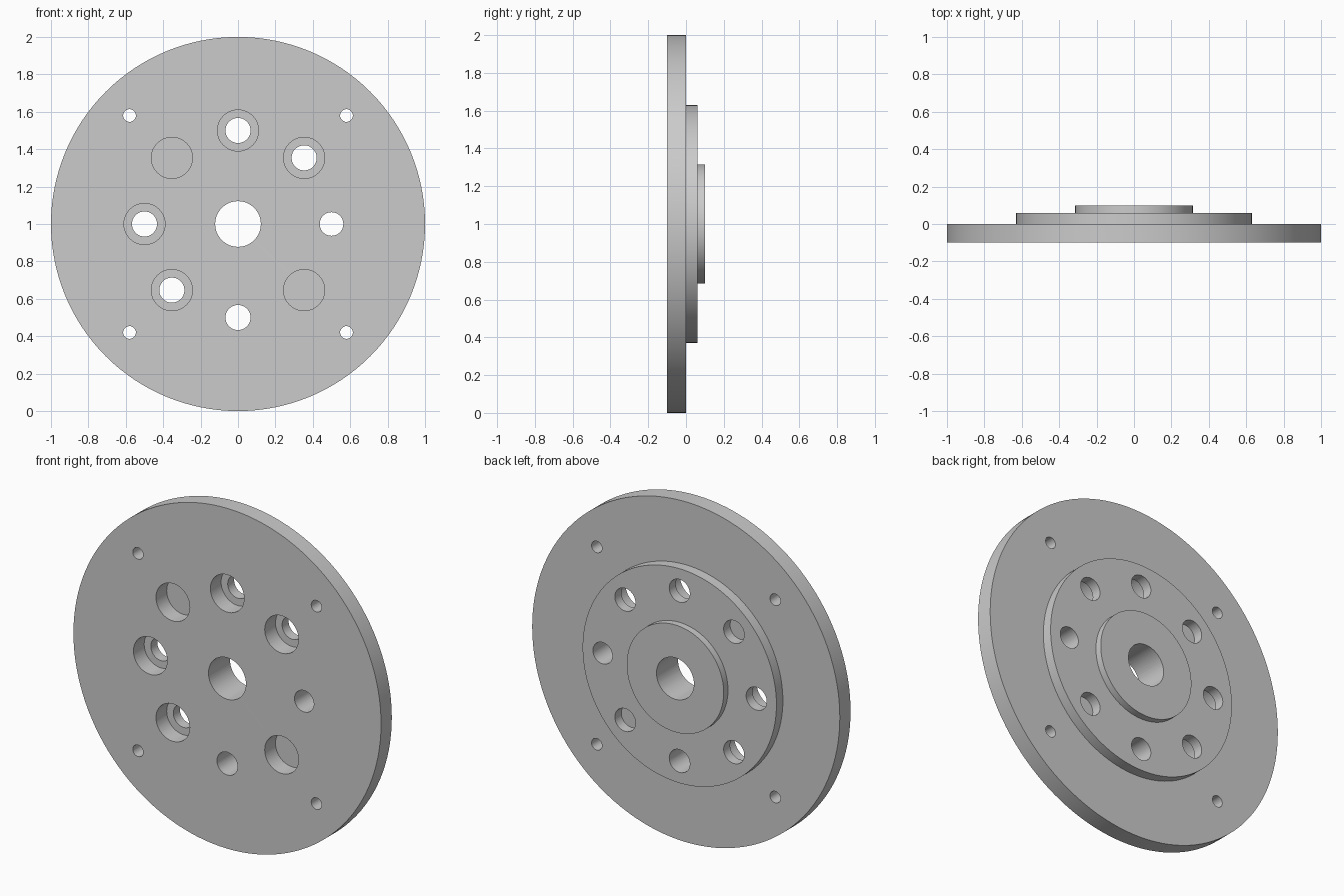
import bpy, bmesh, math
from mathutils import Matrix, Vector

cube = bpy.data.objects.get("Cube")
if cube:
    bpy.data.objects.remove(cube)

CENTRE_Z = 1.0
FRONT, BACK = -0.1, 0.1

# Plain grey metal
metal = bpy.data.materials.new("grey metal")
metal.use_nodes = True
colour = (0.6, 0.6, 0.6, 1)
metal.diffuse_color = colour
metal.node_tree.nodes["Principled BSDF"].inputs["Base Color"].default_value = colour


def new_object(name, bm):
    bmesh.ops.recalc_face_normals(bm, faces=bm.faces)
    mesh = bpy.data.meshes.new(name)
    bm.to_mesh(mesh)
    bm.free()
    obj = bpy.data.objects.new(name, mesh)
    bpy.context.collection.objects.link(obj)
    mesh.materials.append(metal)
    return obj


def add_drill(bm, x, z, radius, y0, y1, sides=48):
    """Cylinder along y, centred on (x, z) measured from the disc centre."""
    place = Matrix.Translation((x, (y0 + y1) / 2, CENTRE_Z + z))
    bmesh.ops.create_cone(bm, cap_ends=True, segments=sides, radius1=radius,
                          radius2=radius, depth=y1 - y0,
                          matrix=place @ Matrix.Rotation(math.pi / 2, 4, "X"))


# Stepped disc: one profile of (radius, y) turned about the y axis
profile = [(0, FRONT), (1, FRONT), (1, 0), (0.63, 0), (0.63, 0.06),
           (0.315, 0.06), (0.315, BACK), (0, BACK)]
bm = bmesh.new()
points = [bm.verts.new((r, y, CENTRE_Z)) for r, y in profile]
edges = [bm.edges.new(pair) for pair in zip(points, points[1:])]
bmesh.ops.spin(bm, geom=points + edges, cent=(0, 0, CENTRE_Z), axis=(0, 1, 0),
               angle=2 * math.pi, steps=128)
bmesh.ops.remove_doubles(bm, verts=bm.verts, dist=0.0001)
flange = new_object("stepped_flange", bm)

# Through holes: centre bore, bolt circle with one locating pin, four corner holes
holes = bmesh.new()
bores = bmesh.new()
add_drill(holes, 0, 0, 0.122, -0.3, 0.3, 64)
for i in range(8):
    angle = i * math.pi / 4
    x, z = 0.5 * math.cos(angle), 0.5 * math.sin(angle)
    add_drill(holes, x, z, 0.063 if i == 0 else 0.067, -0.3, 0.3)
    if i:  # screw head recess on the front, not on the pin hole
        add_drill(bores, x, z, 0.11, -0.3, 0.0)
for x in (-0.58, 0.58):
    for z in (-0.58, 0.58):
        add_drill(holes, x, z, 0.034, -0.3, 0.3, 32)

# Cut the holes and recesses, then drop the cutters
bpy.ops.object.select_all(action="DESELECT")
bpy.context.view_layer.objects.active = flange
flange.select_set(True)
for name, cutter_mesh in (("hole_cutter", holes), ("recess_cutter", bores)):
    cutter = new_object(name, cutter_mesh)
    cutter.hide_render = True
    mod = flange.modifiers.new(name, "BOOLEAN")
    mod.operation = "DIFFERENCE"
    mod.solver = "EXACT"
    mod.object = cutter
    bpy.ops.object.modifier_apply(modifier=mod.name)
    bpy.data.objects.remove(cutter)

bpy.ops.object.shade_smooth_by_angle(angle=math.radians(30))
